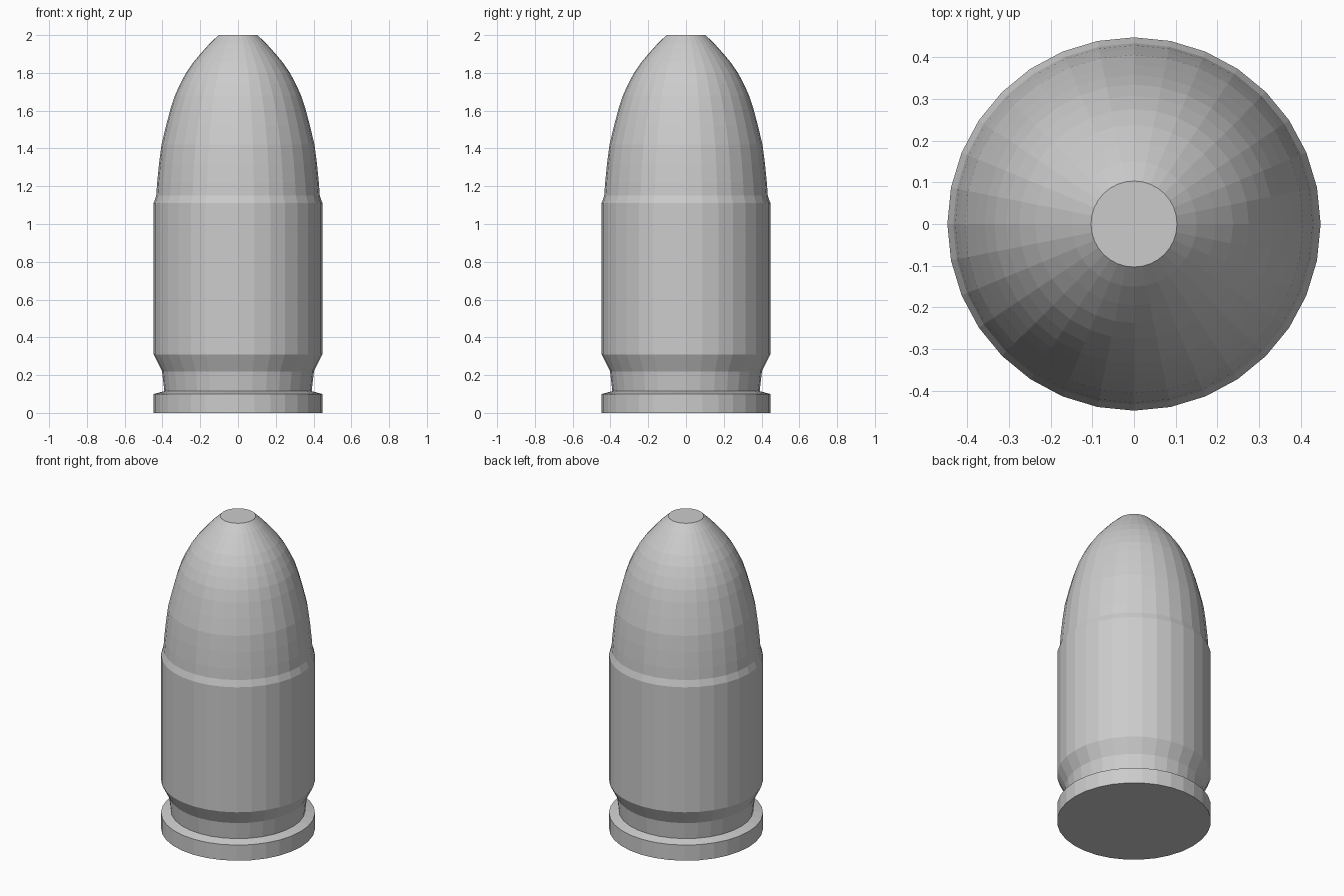
import bpy
import bmesh
from math import cos, sin, tau

cube = bpy.data.objects.get("Cube")
if cube:
    bpy.data.objects.remove(cube, do_unlink=True)

SIDES = 32

grey = bpy.data.materials.new("plain grey")
grey.use_nodes = True
colour = (0.6, 0.6, 0.6, 1)
grey.diffuse_color = colour
grey.node_tree.nodes["Principled BSDF"].inputs["Base Color"].default_value = colour


def lathe(name, profile):
    """Revolve (radius, height) points around z, closing both ends."""
    bm = bmesh.new()
    rings = [[bm.verts.new((r * cos(tau * i / SIDES), r * sin(tau * i / SIDES), z))
              for i in range(SIDES)] for r, z in profile]
    for low, high in zip(rings, rings[1:]):
        for i in range(SIDES):
            j = (i + 1) % SIDES
            bm.faces.new((low[i], low[j], high[j], high[i]))
    bm.faces.new(rings[0][::-1])
    bm.faces.new(rings[-1])
    mesh = bpy.data.meshes.new(name)
    bm.to_mesh(mesh)
    bm.free()
    mesh.materials.append(grey)
    obj = bpy.data.objects.new(name, mesh)
    bpy.context.collection.objects.link(obj)
    return obj


# Base rim, extractor groove, straight case wall, mouth bevel, rounded nose
rim = [(0.447, 0), (0.447, 0.10)]
groove = [(0.39, 0.115), (0.402, 0.22)]
wall = [(0.447, 0.31), (0.447, 1.11)]
mouth = [(0.433, 1.15)]
nose = [(0.428, 1.22), (0.418, 1.32), (0.405, 1.42), (0.381, 1.52), (0.357, 1.61),
        (0.334, 1.68), (0.307, 1.74), (0.275, 1.80), (0.237, 1.855),
        (0.195, 1.905), (0.15, 1.955), (0.103, 2.0)]
lathe("cartridge", rim + groove + wall + mouth + nose)
